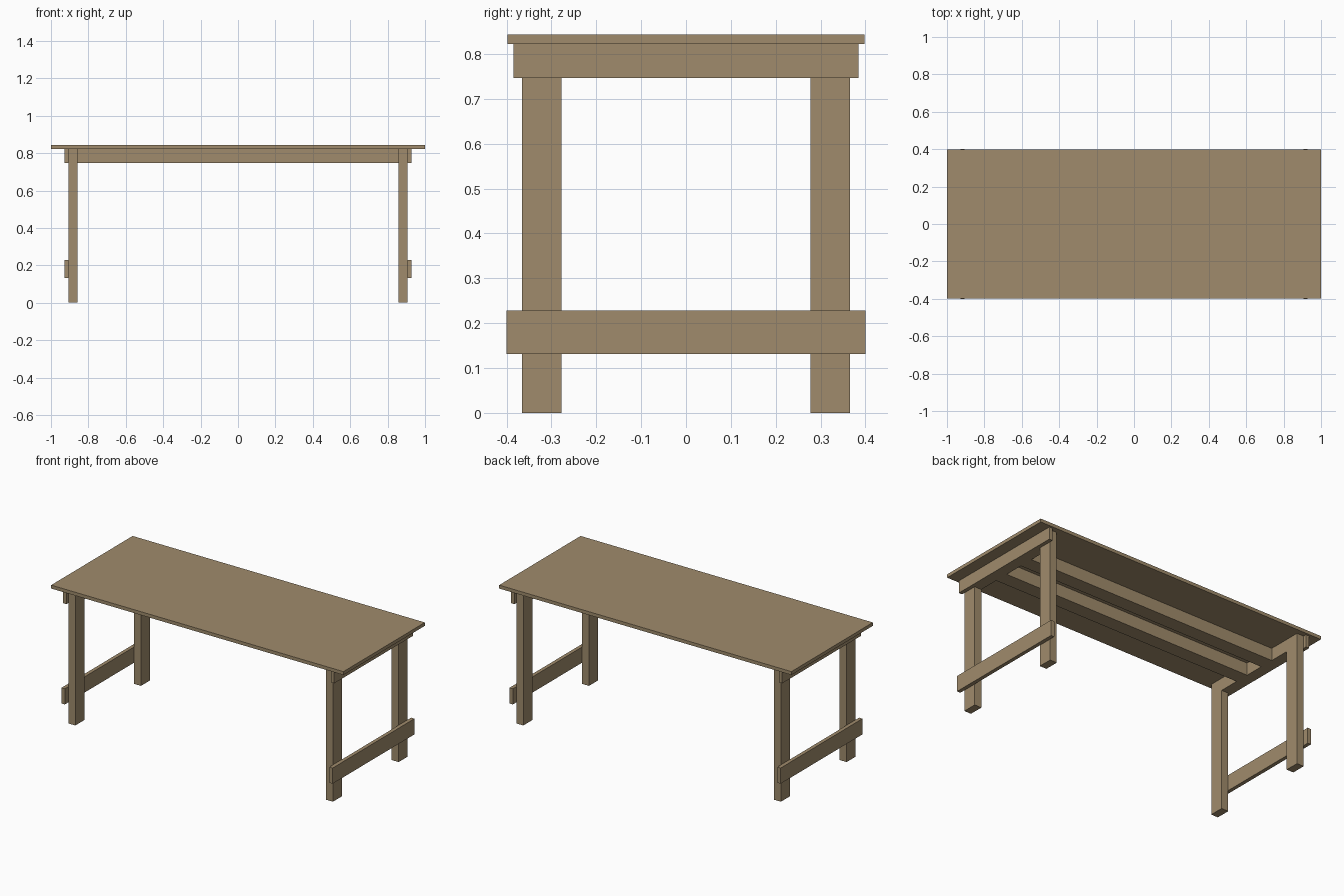
import bpy

if "Cube" in bpy.data.objects:
    bpy.data.objects.remove(bpy.data.objects["Cube"])

wood = bpy.data.materials.new("wood")
wood.diffuse_color = (0.35, 0.26, 0.15, 1)
wood.use_nodes = True
wood.node_tree.nodes["Principled BSDF"].inputs["Base Color"].default_value = wood.diffuse_color


def board(name, x, y, z):
    """Box spanning the given (min, max) ranges."""
    bpy.ops.mesh.primitive_cube_add(size=1)
    ob = bpy.context.object
    ob.name = name
    spans = (x, y, z)
    centre = [(a + b) / 2 for a, b in spans]
    size = [abs(b - a) for a, b in spans]
    for v in ob.data.vertices:
        v.co = [c + s * k for c, s, k in zip(centre, size, v.co)]
    ob.data.materials.append(wood)
    return ob


UNDER, TOP, RAIL = 0.822, 0.843, 0.746

# Table top
board("table_top", (-1, 1), (-0.398, 0.398), (UNDER, TOP))

# End frames
for sx, side in ((-1, "left"), (1, "right")):
    leg_x = (sx * 0.858, sx * 0.905)
    rail_x = (sx * 0.905, sx * 0.928)
    for sy, end in ((-1, "front"), (1, "back")):
        board(f"{end}_{side}_leg", leg_x, (sy * 0.277, sy * 0.365), (0, UNDER))
    board(f"{side}_upper_rail", rail_x, (-0.385, 0.385), (RAIL, UNDER))
    board(f"{side}_lower_rail", rail_x, (-0.4, 0.4), (0.131, 0.228))
    # Inner cross piece between the legs
    board(f"{side}_cross_piece", leg_x, (-0.277, 0.277), (RAIL, UNDER))

# Long beams under the top
for sy, end in ((-1, "front"), (1, "back")):
    board(f"{end}_beam", (-0.858, 0.858), (sy * 0.06, sy * 0.15), (RAIL, UNDER))
